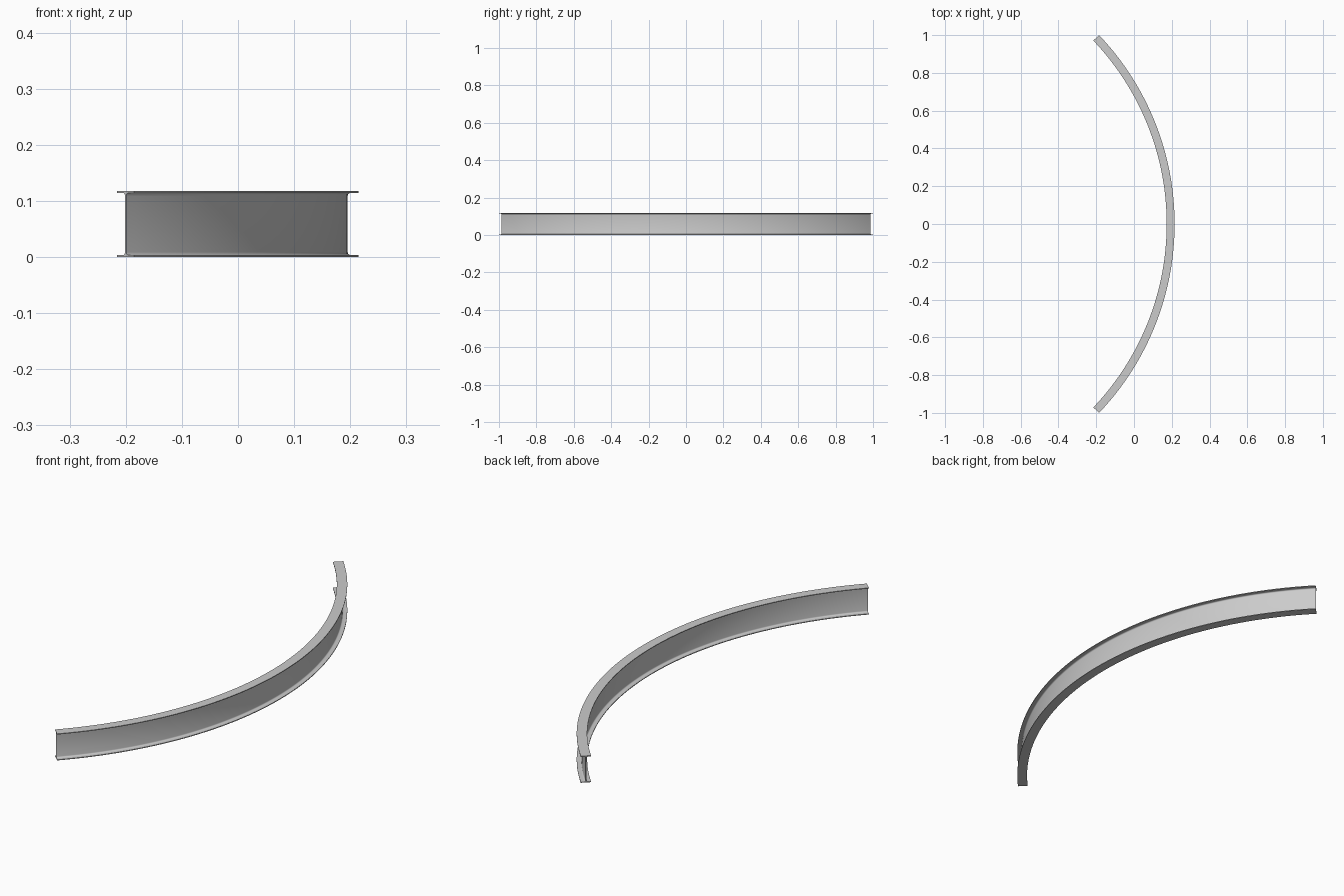
import bpy, bmesh
from math import sin, cos, pi, radians

if "Cube" in bpy.data.objects:
    bpy.data.objects.remove(bpy.data.objects["Cube"])

H, W = 0.118, 0.042      # beam height, flange width
TF, TW, FR = 0.0034, 0.003, 0.0055   # flange, web, fillet radius
R, HALF = 1.45, radians(43.6)        # outer radius, half sweep
CX, STEPS = 0.215 - R, 96

# I-section: one filleted quarter mirrored into a closed loop
quarter = [(W / 2, H / 2), (W / 2, H / 2 - TF)]
for i in range(5):
    a = pi / 2 + i * pi / 8
    quarter.append((TW / 2 + FR + FR * cos(a), H / 2 - TF - FR + FR * sin(a)))
right = quarter + [(x, -z) for x, z in reversed(quarter)]
profile = right + [(-x, z) for x, z in reversed(right)]

# Sweep the section along the arc
bm = bmesh.new()
rings = []
for s in range(STEPS + 1):
    t = -HALF + 2 * HALF * s / STEPS
    rings.append([bm.verts.new((CX + (R - W / 2 + x) * cos(t),
                                (R - W / 2 + x) * sin(t), z + H / 2))
                  for x, z in profile])
n = len(profile)
for a, b in zip(rings, rings[1:]):
    for i in range(n):
        j = (i + 1) % n
        bm.faces.new((a[i], a[j], b[j], b[i]))
# End caps
bm.faces.new(rings[0])
bm.faces.new(rings[-1][::-1])
bmesh.ops.recalc_face_normals(bm, faces=bm.faces)

mesh = bpy.data.meshes.new("curved_i_beam")
bm.to_mesh(mesh)
bm.free()
beam = bpy.data.objects.new("curved_i_beam", mesh)
bpy.context.collection.objects.link(beam)
bpy.context.view_layer.objects.active = beam
beam.select_set(True)
bpy.ops.object.shade_smooth_by_angle(angle=radians(30))
